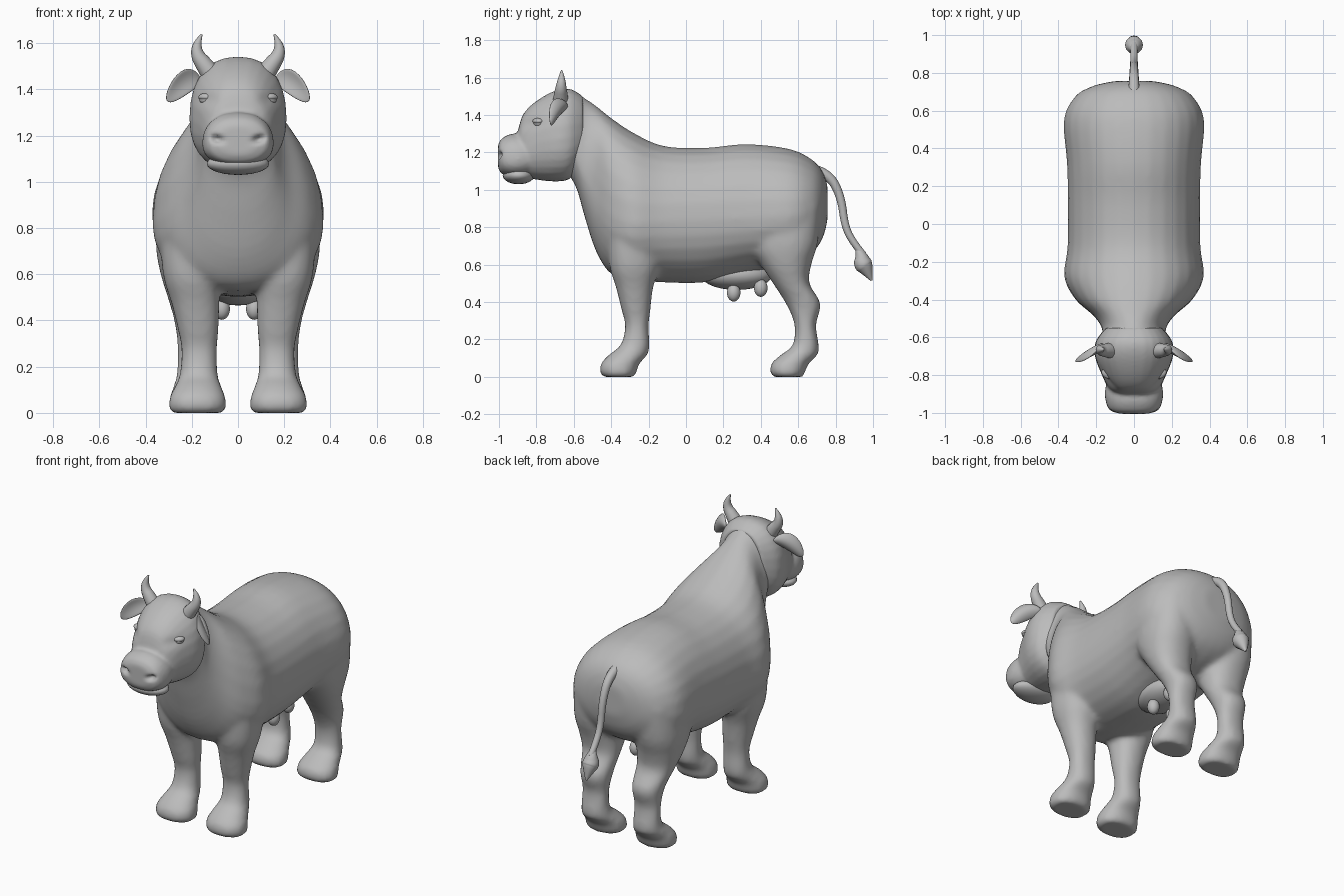
import bpy, bmesh
from math import sin, cos, pi, exp
from mathutils import Vector, Matrix

cube = bpy.data.objects.get("Cube")
if cube:
    bpy.data.objects.remove(cube, do_unlink=True)

clay = bpy.data.materials.new("clay grey")
clay.use_nodes = True
GREY = (0.5, 0.5, 0.5, 1)
clay.diffuse_color = GREY
clay.node_tree.nodes["Principled BSDF"].inputs["Base Color"].default_value = GREY


def add_mesh(name, mesh):
    obj = bpy.data.objects.new(name, mesh)
    bpy.context.collection.objects.link(obj)
    mesh.materials.clear()
    mesh.materials.append(clay)
    mesh.polygons.foreach_set("use_smooth", [True] * len(mesh.polygons))
    return obj


def finish(name, bm):
    bmesh.ops.recalc_face_normals(bm, faces=bm.faces)
    mesh = bpy.data.meshes.new(name)
    bm.to_mesh(mesh)
    bm.free()
    return add_mesh(name, mesh)


def evaluated_mesh(obj):
    graph = bpy.context.evaluated_depsgraph_get()
    return bpy.data.meshes.new_from_object(obj.evaluated_get(graph))


def power(t, e):
    return (1 if t > 0 else -1) * abs(t) ** (2 / e)


def smooth_rows(rows, steps=4):
    """Pass a smooth curve through the cross-section rows."""
    out = []
    for i in range(len(rows) - 1):
        a, b, c, d = (rows[max(0, min(len(rows) - 1, i + k))] for k in (-1, 0, 1, 2))
        for s in range(steps):
            t = s / steps
            out.append([q + t / 2 * (r - p + t * (2*p - 5*q + 4*r - s4 + t * (3*q - 3*r + s4 - p)))
                        for p, q, r, s4 in zip(a, b, c, d)])
    return out + [rows[-1]]


def loft(bm, axis, rows, e=2, side=1, n=28):
    """Row: position, low edge, widest level, high edge, half width, centre x."""
    rings = []
    for pos, lo, mid, hi, r, cx in smooth_rows(rows):
        ring = []
        for k in range(n):
            c, s = cos(2 * pi * k / n), sin(2 * pi * k / n)
            x = side * (cx + r * power(c, e))
            v = mid + (hi - mid if s > 0 else mid - lo) * power(s, e)
            ring.append(bm.verts.new((x, pos, v) if axis == "y" else (x, v, pos)))
        rings.append(ring)
    for a, b in zip(rings, rings[1:]):
        for k in range(n):
            bm.faces.new((a[k], a[k - 1], b[k - 1], b[k]))
    bm.faces.new(rings[0])
    bm.faces.new(rings[-1])


def fuse(obj, voxel, rounds):
    """Melt overlapping volumes into one soft skin."""
    remesh = obj.modifiers.new("fuse", "REMESH")
    remesh.mode = "VOXEL"
    remesh.voxel_size = voxel
    remesh.use_smooth_shade = True
    soft = obj.modifiers.new("soften", "SMOOTH")
    soft.iterations = rounds
    mesh = evaluated_mesh(obj)
    name = obj.name
    bpy.data.objects.remove(obj, do_unlink=True)
    return add_mesh(name, mesh)


def ball(name, centre, radii, tilt=0):
    bm = bmesh.new()
    place = Matrix.Translation(centre) @ Matrix.Rotation(tilt, 4, "Z") @ Matrix.Diagonal((*radii, 1))
    bmesh.ops.create_uvsphere(bm, u_segments=24, v_segments=14, radius=1, matrix=place)
    return finish(name, bm)


def tube(name, points):
    """Tapered tube; each point is x, y, z, radius."""
    curve = bpy.data.curves.new(name, "CURVE")
    curve.dimensions = "3D"
    curve.bevel_depth = 1
    curve.bevel_resolution = 4
    curve.use_fill_caps = True
    line = curve.splines.new("NURBS")
    line.points.add(len(points) - 1)
    for p, (x, y, z, r) in zip(line.points, points):
        p.co = (x, y, z, 1)
        p.radius = r
    line.use_endpoint_u = True
    line.order_u = 3
    temp = bpy.data.objects.new("path", curve)
    bpy.context.collection.objects.link(temp)
    mesh = evaluated_mesh(temp)
    bpy.data.objects.remove(temp, do_unlink=True)
    return add_mesh(name, mesh)


# Body: trunk with neck, plus four legs, fused
skin = bmesh.new()
loft(skin, "y", [
    (-.66, 1.12, 1.28, 1.48, .12, 0), (-.59, 1.02, 1.22, 1.52, .165, 0),
    (-.54, .85, 1.08, 1.49, .175, 0), (-.48, .67, .95, 1.45, .22, 0),
    (-.40, .55, .86, 1.385, .31, 0), (-.28, .52, .82, 1.305, .37, 0),
    (-.12, .505, .83, 1.235, .352, 0), (.10, .505, .84, 1.225, .35, 0),
    (.32, .55, .85, 1.245, .355, 0), (.55, .60, .86, 1.22, .372, 0),
    (.67, .66, .88, 1.165, .315, 0), (.73, .74, .9, 1.10, .22, 0),
    (.757, .84, .93, 1.02, .1, 0)], 2.1)
for side in (1, -1):
    loft(skin, "z", [
        (0, -.44, -.36, -.28, .11, .175), (.02, -.46, -.36, -.265, .125, .175),
        (.07, -.455, -.36, -.25, .12, .175), (.12, -.41, -.32, -.205, .098, .172),
        (.17, -.35, -.27, -.195, .082, .17), (.27, -.325, -.26, -.2, .077, .168),
        (.36, -.345, -.27, -.19, .088, .172), (.48, -.375, -.28, -.175, .105, .185),
        (.60, -.41, -.29, -.14, .125, .20), (.80, -.42, -.28, -.12, .12, .22)], 2.2, side)
    loft(skin, "z", [
        (0, .465, .54, .625, .11, .175), (.02, .45, .54, .635, .125, .175),
        (.07, .455, .55, .655, .12, .175), (.12, .51, .6, .705, .10, .178),
        (.17, .57, .64, .71, .085, .18), (.28, .58, .64, .695, .082, .18),
        (.39, .535, .63, .72, .094, .18), (.50, .465, .57, .66, .115, .19),
        (.60, .40, .54, .67, .135, .20), (.72, .34, .54, .705, .145, .21),
        (.92, .38, .54, .72, .13, .22)], 2.2, side)
fuse(finish("body", skin), .016, 7)

# Head: skull and muzzle fused
skin = bmesh.new()
loft(skin, "y", [
    (-.90, 1.12, 1.2, 1.31, .1, 0), (-.87, 1.075, 1.2, 1.405, .135, 0),
    (-.80, 1.055, 1.25, 1.475, .17, 0), (-.70, 1.045, 1.27, 1.53, .207, 0),
    (-.62, 1.06, 1.28, 1.54, .202, 0), (-.55, 1.15, 1.3, 1.5, .15, 0)], 2.3)
loft(skin, "y", [
    (-1.005, 1.12, 1.18, 1.24, .08, 0), (-.985, 1.085, 1.17, 1.275, .13, 0),
    (-.93, 1.07, 1.16, 1.30, .152, 0), (-.87, 1.07, 1.17, 1.29, .152, 0),
    (-.79, 1.09, 1.18, 1.26, .13, 0)], 2.3)
head = fuse(finish("head", skin), .011, 4)

# Nostrils pressed into the muzzle, and shallow sockets around the eyes
for v in head.data.vertices:
    x, y, z = abs(v.co.x), v.co.y, v.co.z
    if y < -.9:
        v.co.y += .035 * exp(-((x - .09) / .024) ** 2 - ((z - 1.185 - .2 * (x - .09)) / .014) ** 2)
    elif y < -.7:
        v.co.y += .012 * exp(-((x - .13) / .04) ** 2 - ((z - 1.355) / .03) ** 2)

# Lower lip
ball("lower_lip", (0, -.895, 1.078), (.135, .085, .048))

# Tail with tuft
tube("tail", [(0, .70, 1.10, .03), (0, .77, 1.08, .026), (0, .83, .96, .022),
              (0, .85, .80, .02), (0, .90, .71, .019), (0, .95, .65, .019)])
tube("tail_tuft", [(0, .915, .685, .012), (0, .935, .655, .03), (0, .945, .605, .052),
                   (0, .965, .575, .038), (0, .992, .515, .005)])

# Udder
ball("udder", (0, .27, .545), (.13, .19, .08))

for side, label in ((1, "left"), (-1, "right")):
    # Horn
    tube(label + "_horn", [(side * x, y, z, r) for x, y, z, r in (
        (.12, -.67, 1.47, .042), (.145, -.67, 1.505, .038), (.178, -.668, 1.55, .029),
        (.178, -.665, 1.60, .018), (.157, -.665, 1.638, .004))])

    # Eye and heavy upper lid
    ball(label + "_eye", (side * .138, -.79, 1.355), (.031, .024, .019), side * .5)
    ball(label + "_eyelid", (side * .138, -.791, 1.367), (.036, .027, .017), side * .5)

    # Cupped, drooping ear
    root, tip = Vector((.165, -.635, 1.455)), Vector((.308, -.725, 1.352))
    along = (tip - root).normalized()
    facing = Vector((.1, -1, -.35))
    facing = (facing - along * facing.dot(along)).normalized()
    across = along.cross(facing)
    bm = bmesh.new()
    bmesh.ops.create_uvsphere(bm, u_segments=24, v_segments=16, radius=1)
    for v in bm.verts:
        w, s, u = v.co
        p = (root + tip) / 2 + (tip - root) / 2 * u + across * s * .05
        p += facing * (w * .016 + s * s * .022)
        p.z += .03 * (1 - u * u)
        v.co = (side * p.x, p.y, p.z)
    finish(label + "_ear", bm)

    # Teats
    for place, y, z in (("front", .255, .45), ("rear", .40, .475)):
        ball(label + "_" + place + "_teat", (side * .07, y, z), (.035, .036, .047))
